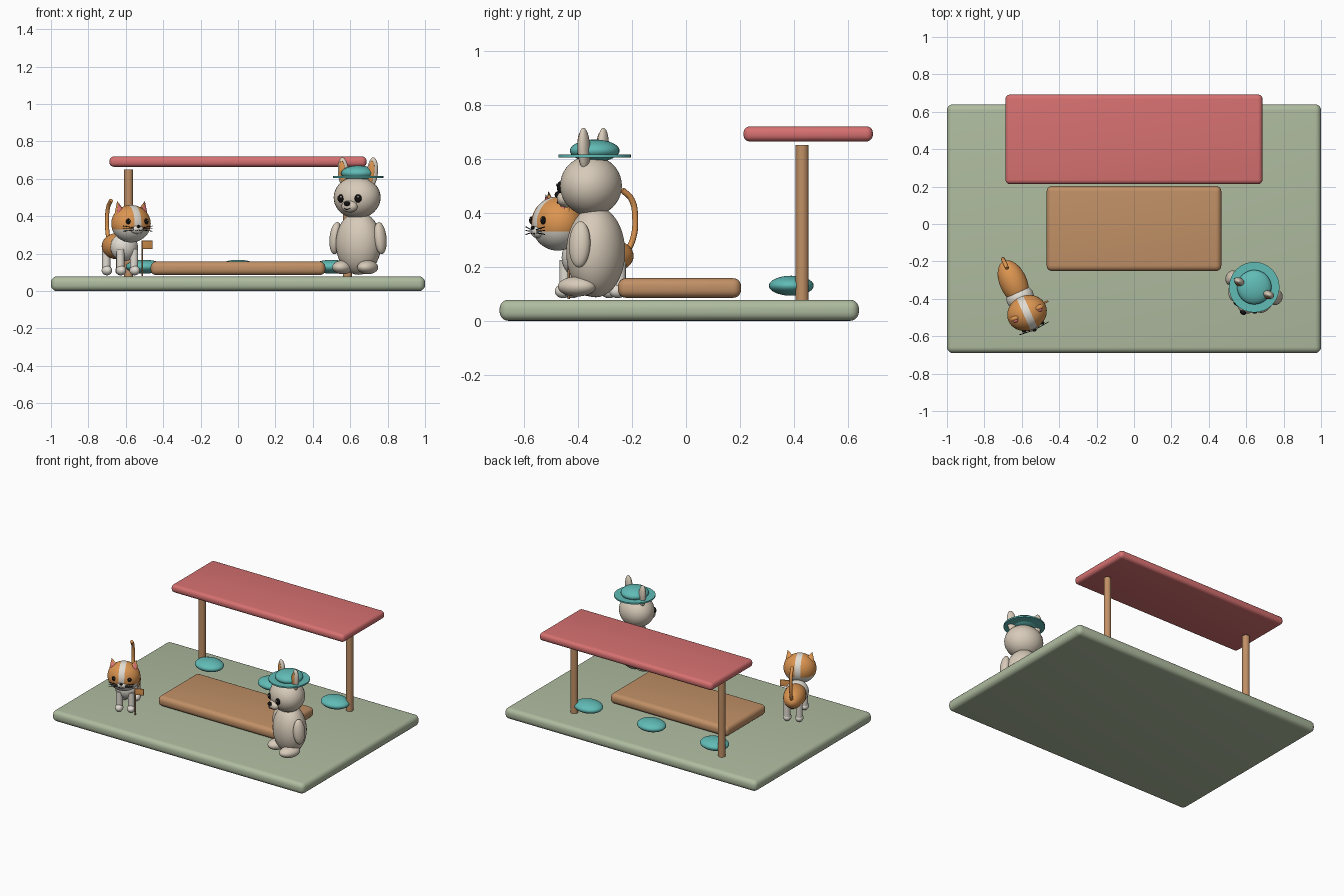
import bpy, bmesh
from math import radians
from mathutils import Matrix, Vector

if "Cube" in bpy.data.objects:
    bpy.data.objects.remove(bpy.data.objects["Cube"])


def material(name, srgb):
    col = tuple(c ** 2.2 for c in srgb) + (1.0,)
    m = bpy.data.materials.new(name)
    m.use_nodes = True
    m.diffuse_color = col
    m.node_tree.nodes["Principled BSDF"].inputs["Base Color"].default_value = col
    return m


GREEN = material("sage green", (.68, .73, .62))
RED = material("soft red", (.84, .44, .44))
WOOD = material("warm wood", (.75, .56, .40))
TEAL = material("teal", (.38, .73, .71))
CREAM = material("cream fur", (.84, .79, .72))
ORANGE = material("orange fur", (.86, .58, .32))
WHITE = material("white fur", (.88, .86, .82))
BLACK = material("dark features", (.10, .09, .09))

WORLD = Matrix()
SIDES = ((1, "left"), (-1, "right"))


def frame(x, y, z, yaw):
    return Matrix.Translation((x, y, z)) @ Matrix.Rotation(radians(yaw), 4, "Z")


def add(name, bm, mats, fr=WORLD, loc=(0, 0, 0), tilt=0, scale=(1, 1, 1)):
    me = bpy.data.meshes.new(name)
    for f in bm.faces:
        f.smooth = True
    bm.to_mesh(me)
    bm.free()
    for m in mats:
        me.materials.append(m)
    ob = bpy.data.objects.new(name, me)
    bpy.context.collection.objects.link(ob)
    ob.matrix_world = (fr @ Matrix.Translation(loc) @ Matrix.Rotation(radians(tilt), 4, "Y")
                       @ Matrix.Diagonal((*scale, 1)))
    return ob


def ball(name, mat, fr, loc, radii, tilt=0):
    bm = bmesh.new()
    bmesh.ops.create_uvsphere(bm, u_segments=32, v_segments=20, radius=1)
    return add(name, bm, [mat], fr, loc, tilt, radii)


def cylinder(name, mat, fr, loc, radius, height, top=None, tilt=0, flat=1):
    bm = bmesh.new()
    bmesh.ops.create_cone(bm, cap_ends=True, segments=32, radius1=radius,
                          radius2=radius if top is None else top, depth=height)
    ob = add(name, bm, [mat], fr, loc, tilt, (1, flat, 1))
    ob.data.set_sharp_from_angle(angle=radians(40))
    return ob


def rounded_box(name, mat, low, high, radius, fr=WORLD):
    low, high = Vector(low), Vector(high)
    bm = bmesh.new()
    bmesh.ops.create_cube(bm, size=1)
    bmesh.ops.scale(bm, vec=high - low, verts=bm.verts)
    bmesh.ops.bevel(bm, geom=bm.edges[:], offset=radius, segments=5, profile=.5, affect="EDGES")
    ob = add(name, bm, [mat], fr, (low + high) / 2)
    ob.data.set_sharp_from_angle(angle=radians(35))
    return ob


def tube(name, mat, fr, points, radius):
    cu = bpy.data.curves.new(name, "CURVE")
    cu.dimensions = "3D"
    cu.bevel_depth, cu.bevel_resolution, cu.use_fill_caps = radius, 3, True
    sp = cu.splines.new("BEZIER")
    sp.bezier_points.add(len(points) - 1)
    for bp, p in zip(sp.bezier_points, points):
        bp.co = p
        bp.handle_left_type = bp.handle_right_type = "AUTO"
    cu.materials.append(mat)
    ob = bpy.data.objects.new(name, cu)
    bpy.context.collection.objects.link(ob)
    ob.matrix_world = fr
    return ob


# Platform, table, shelter and cushions
rounded_box("platform", GREEN, (-1, -.69, 0), (1, .64, .078), .032)
rounded_box("table", WOOD, (-.467, -.252, .085), (.467, .204, .158), .03)
rounded_box("roof", RED, (-.687, .213, .664), (.687, .692, .72), .024)
for s, side in SIDES:
    cylinder(side + "_post", WOOD, WORLD, (s * .585, .43, .363), .024, .575)
for i, label in enumerate(("right", "middle", "left")):
    ball(label + "_cushion", TEAL, WORLD, ((i - 1) * .5, .39, .13), (.1, .083, .037))

# Bear with a brimmed hat
bear = frame(.643, -.338, 0, -24)
ball("bear_body", CREAM, bear, (0, .004, .255), (.125, .106, .168))
ball("bear_head", CREAM, bear, (0, -.015, .5), (.128, .112, .112))
ball("bear_snout", CREAM, bear, (0, -.115, .452), (.045, .033, .032))
ball("bear_nose", BLACK, bear, (0, -.148, .467), (.017, .012, .013))
cylinder("hat_brim", TEAL, bear, (0, 0, .61), .135, .01)
ball("hat_crown", TEAL, bear, (0, 0, .63), (.092, .092, .041))
tube("bear_mouth", BLACK, bear, [(-.018, -.143, .443), (0, -.15, .436), (.018, -.143, .443)], .002)
for s, side in SIDES:
    ball(f"bear_{side}_ear", CREAM, bear, (s * .085, -.005, .635), (.031, .021, .08), s * 5)
    ball(f"bear_{side}_inner_ear", ORANGE, bear, (s * .085, -.02, .638), (.019, .009, .058), s * 5)
    ball(f"bear_{side}_eye", BLACK, bear, (s * .05, -.115, .495), (.02, .014, .022))
    ball(f"bear_{side}_eye_glint", WHITE, bear, (s * .05 + .006, -.128, .503), (.005, .003, .005))
    ball(f"bear_{side}_arm", CREAM, bear, (s * .13, -.003, .283), (.032, .041, .086), -s * 6)
    ball(f"bear_{side}_foot", CREAM, bear, (s * .073, -.04, .127), (.052, .074, .037))

# Cat body and legs
cat = frame(-.572, -.476, 0, 24)
ball("cat_body", ORANGE, cat, (0, .18, .24), (.073, .125, .07))
ball("cat_chest", WHITE, cat, (0, .09, .235), (.075, .065, .075))
for y, end in ((.05, "front"), (.235, "back")):
    for s, side in SIDES:
        cylinder(f"cat_{end}_{side}_leg", WHITE, cat, (s * .04, y, .165), .022, .12)
        ball(f"cat_{end}_{side}_paw", WHITE, cat, (s * .04, y - .008, .11), (.027, .033, .026))
tube("cat_tail", ORANGE, cat, [(0, .27, .24), (0, .305, .3), (0, .315, .38),
                               (0, .3, .45), (0, .262, .485)], .011)

# Cat head: cut along the colour borders, then coloured by region
bm = bmesh.new()
bmesh.ops.create_uvsphere(bm, u_segments=40, v_segments=24, radius=1)
STRIPE, CHIN = .18, -.3
for co, no in (((STRIPE, 0, 0), (1, 0, 0)), ((-STRIPE, 0, 0), (1, 0, 0)), ((0, 0, CHIN), (0, 0, 1))):
    bmesh.ops.bisect_plane(bm, geom=bm.verts[:] + bm.edges[:] + bm.faces[:],
                           plane_co=co, plane_no=no)
for f in bm.faces:
    c = f.calc_center_median()
    f.material_index = 1 if abs(c.x) < STRIPE or c.z < CHIN else 0
add("cat_head", bm, [ORANGE, WHITE], cat, (0, 0, .36), 0, (.108, .094, .1))

# Cat face
face = cat @ Matrix.Translation((0, 0, .36))
ball("cat_muzzle", WHITE, face, (0, -.08, -.03), (.038, .022, .024))
ball("cat_nose", BLACK, face, (0, -.1, -.015), (.01, .007, .007))
for s, side in SIDES:
    cylinder(f"cat_{side}_ear", ORANGE, face, (s * .072, 0, .085), .036, .075, 0, s * 14, .6)
    cylinder(f"cat_{side}_inner_ear", RED, face, (s * .072, -.012, .082), .025, .055, 0, s * 14, .6)
    ball(f"cat_{side}_eye", BLACK, face, (s * .052, -.081, .012), (.013, .009, .015))
    ball(f"cat_{side}_eye_glint", WHITE, face, (s * .052 + .004, -.09, .018), (.003, .002, .003))
    tube(f"cat_{side}_mouth", BLACK, face,
         [(0, -.1, -.03), (s * .009, -.1, -.038), (s * .02, -.096, -.033)], .002)
    for i in (-1, 0, 1):
        tube(f"cat_{side}_whisker_{i + 2}", BLACK, face,
             [(s * .025, -.096, -.028 + i * .006), (s * .085, -.09, -.026 + i * .014)], .0018)

# Small signpost beside the cat
cylinder("sign_pole", WOOD, cat, (.072, .014, .175), .004, .19)
rounded_box("sign_board", ORANGE, (.07, .008, .225), (.13, .018, .27), .003, cat)
